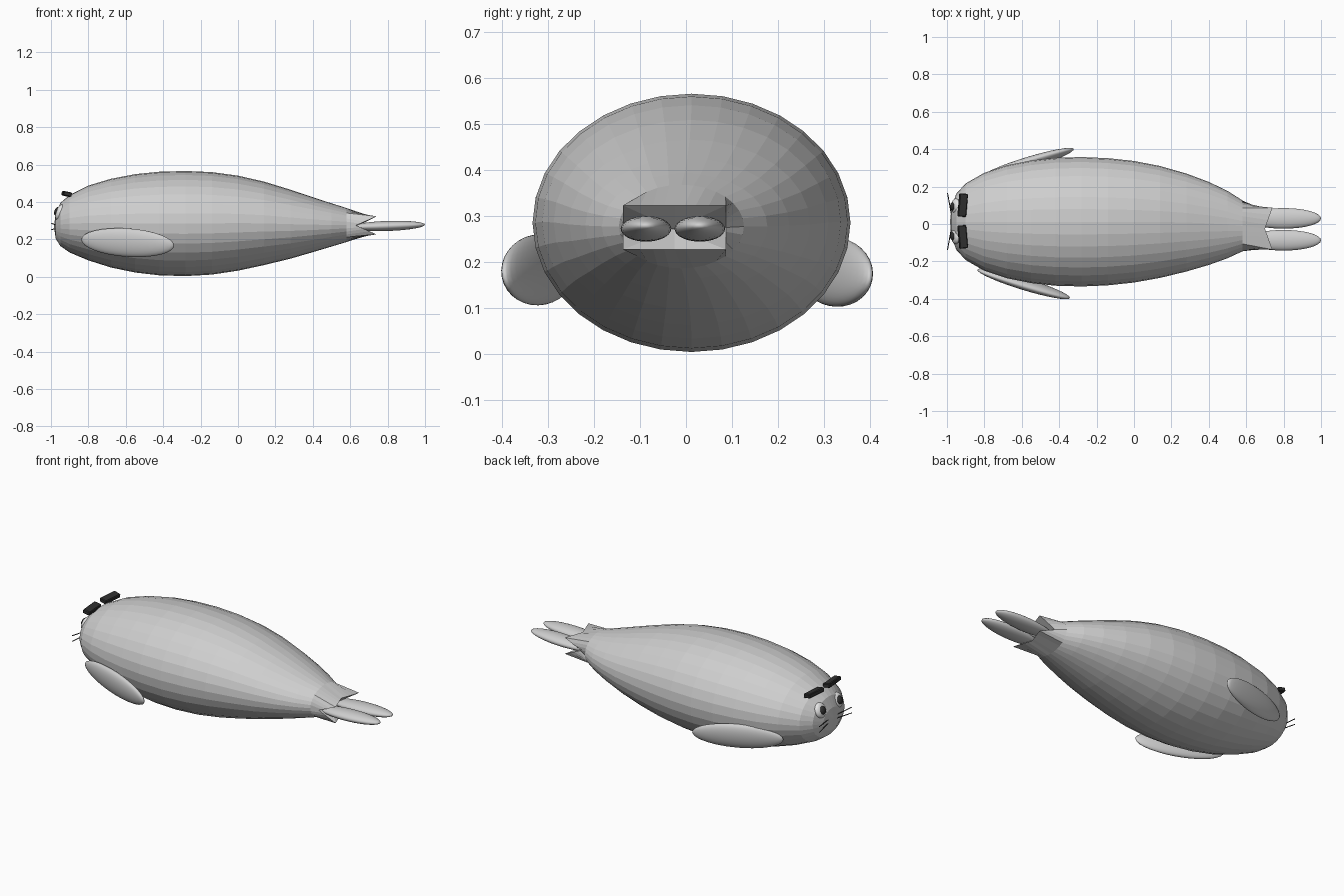
import bpy, bmesh, math
from mathutils import Vector, Matrix, Euler

if "Cube" in bpy.data.objects:
    bpy.data.objects.remove(bpy.data.objects["Cube"])


def material(name, v):
    m = bpy.data.materials.new(name)
    m.diffuse_color = (*v, 1)
    m.use_nodes = True
    m.node_tree.nodes["Principled BSDF"].inputs["Base Color"].default_value = m.diffuse_color
    return m


GREY = material("seal grey", (0.62, 0.62, 0.62))
WHITE = material("eye white", (0.8, 0.8, 0.8))
DARK = material("dark grey", (0.03, 0.03, 0.03))


def finish(name, bm, mat, smooth=False):
    bmesh.ops.recalc_face_normals(bm, faces=bm.faces)
    me = bpy.data.meshes.new(name)
    for f in bm.faces:
        f.smooth = smooth
    bm.to_mesh(me)
    bm.free()
    me.materials.append(mat)
    ob = bpy.data.objects.new(name, me)
    bpy.context.collection.objects.link(ob)
    return ob


def ellipsoid(name, centre, radii, rot, mat, mirror=False, seg=32, rings=16):
    bm = bmesh.new()
    bmesh.ops.create_uvsphere(bm, u_segments=seg, v_segments=rings, radius=1)
    flip = Matrix.Diagonal((1, -1 if mirror else 1, 1, 1))
    r = Euler([math.radians(a) for a in rot]).to_matrix().to_4x4()
    bm.transform(Matrix.Translation(centre) @ flip @ r @ Matrix.Diagonal((*radii, 1)))
    return finish(name, bm, mat, True)


# Body: x, centre y, half width, low z, high z
RINGS = [(-0.975, 0.012, 0.085, 0.205, 0.335), (-0.95, 0.012, 0.150, 0.165, 0.395),
         (-0.90, 0.012, 0.205, 0.130, 0.438), (-0.80, 0.012, 0.262, 0.088, 0.488),
         (-0.68, 0.012, 0.302, 0.050, 0.524), (-0.55, 0.012, 0.328, 0.023, 0.549),
         (-0.42, 0.012, 0.342, 0.008, 0.562), (-0.28, 0.012, 0.346, 0.004, 0.566),
         (-0.14, 0.012, 0.340, 0.012, 0.560), (0.00, 0.012, 0.325, 0.033, 0.541),
         (0.14, 0.011, 0.299, 0.063, 0.509), (0.28, 0.008, 0.262, 0.097, 0.466),
         (0.40, 0.003, 0.222, 0.132, 0.426), (0.50, -0.003, 0.180, 0.162, 0.393),
         (0.58, -0.010, 0.136, 0.186, 0.368)]
N = 32
bm = bmesh.new()
loops = []
for x, cy, w, lo, hi in RINGS:
    loops.append([bm.verts.new((x, cy + w * math.cos(2 * math.pi * i / N),
                                (lo + hi) / 2 + (hi - lo) / 2 * math.sin(2 * math.pi * i / N)))
                  for i in range(N)])
# Tail end: rectangular, with four corners reaching further back than the notches
end = []
for i in range(N):
    c, s = math.cos(2 * math.pi * i / N), math.sin(2 * math.pi * i / N)
    k = 1 / max(abs(c), abs(s))
    u, v = c * k, s * k
    x = 0.74 - 0.04 * (1 - abs(u)) - 0.11 * (1 - abs(v))
    end.append(bm.verts.new((x, -0.025 + 0.112 * u, 0.275 + 0.048 * v)))
loops.append(end)
for a, b in zip(loops, loops[1:]):
    for i in range(N):
        j = (i + 1) % N
        bm.faces.new((a[i], a[j], b[j], b[i]))
for loop, tip in ((loops[0], (-0.984, 0.012, 0.272)), (end, (0.64, -0.025, 0.272))):
    p = bm.verts.new(tip)
    for i in range(N):
        bm.faces.new((loop[i], loop[(i + 1) % N], p))
finish("body", bm, GREY)

# Side flippers and tail flippers
ellipsoid("front_flipper_a", (-0.59, -0.320, 0.183), (0.26, 0.030, 0.077), (10, 3.5, -17), GREY)
ellipsoid("front_flipper_b", (-0.57, 0.325, 0.178), (0.26, 0.030, 0.075), (10, 3.5, -17), GREY, True)
for n, y in (("a", -0.087), ("b", 0.030)):
    ellipsoid("tail_flipper_" + n, (0.80, y, 0.272), (0.20, 0.055, 0.027), (0, -2, 0), GREY)

# Eyes, brows and whiskers on each side of the face
for n, s in (("a", -1), ("b", 1)):
    y = 0.014 + s * 0.08
    ellipsoid("eye_" + n, (-0.952, y, 0.345), (0.022, 0.042, 0.044), (0, 20, 0), WHITE, seg=24, rings=12)
    ellipsoid("pupil_" + n, (-0.969, y, 0.350), (0.013, 0.022, 0.024), (0, 20, 0), DARK, seg=16, rings=10)

    bm = bmesh.new()
    bmesh.ops.create_cube(bm, size=1)
    r = Euler((0, math.radians(12), math.radians(-5 * s))).to_matrix().to_4x4()
    bm.transform(Matrix.Translation((-0.916, 0.016 + s * 0.085, 0.443)) @ r
                 @ Matrix.Diagonal((0.045, 0.124, 0.024, 1)))
    bmesh.ops.bevel(bm, geom=bm.edges[:], offset=0.004, segments=1, affect='EDGES')
    finish("brow_" + n, bm, DARK)

    for k, dz in enumerate((0.0, 0.026)):
        p = Vector((-0.976, 0.014 + s * 0.035, 0.258 + dz * 0.8))
        q = Vector((-0.997, 0.014 + s * 0.152, 0.252 + dz * 1.3))
        d = q - p
        bm = bmesh.new()
        bmesh.ops.create_cone(bm, cap_ends=True, segments=8, radius1=0.0025,
                              radius2=0.0025, depth=d.length)
        bm.transform(Matrix.Translation((p + q) / 2) @ d.to_track_quat('Z', 'Y').to_matrix().to_4x4())
        finish("whisker_%s%d" % (n, k + 1), bm, DARK)
